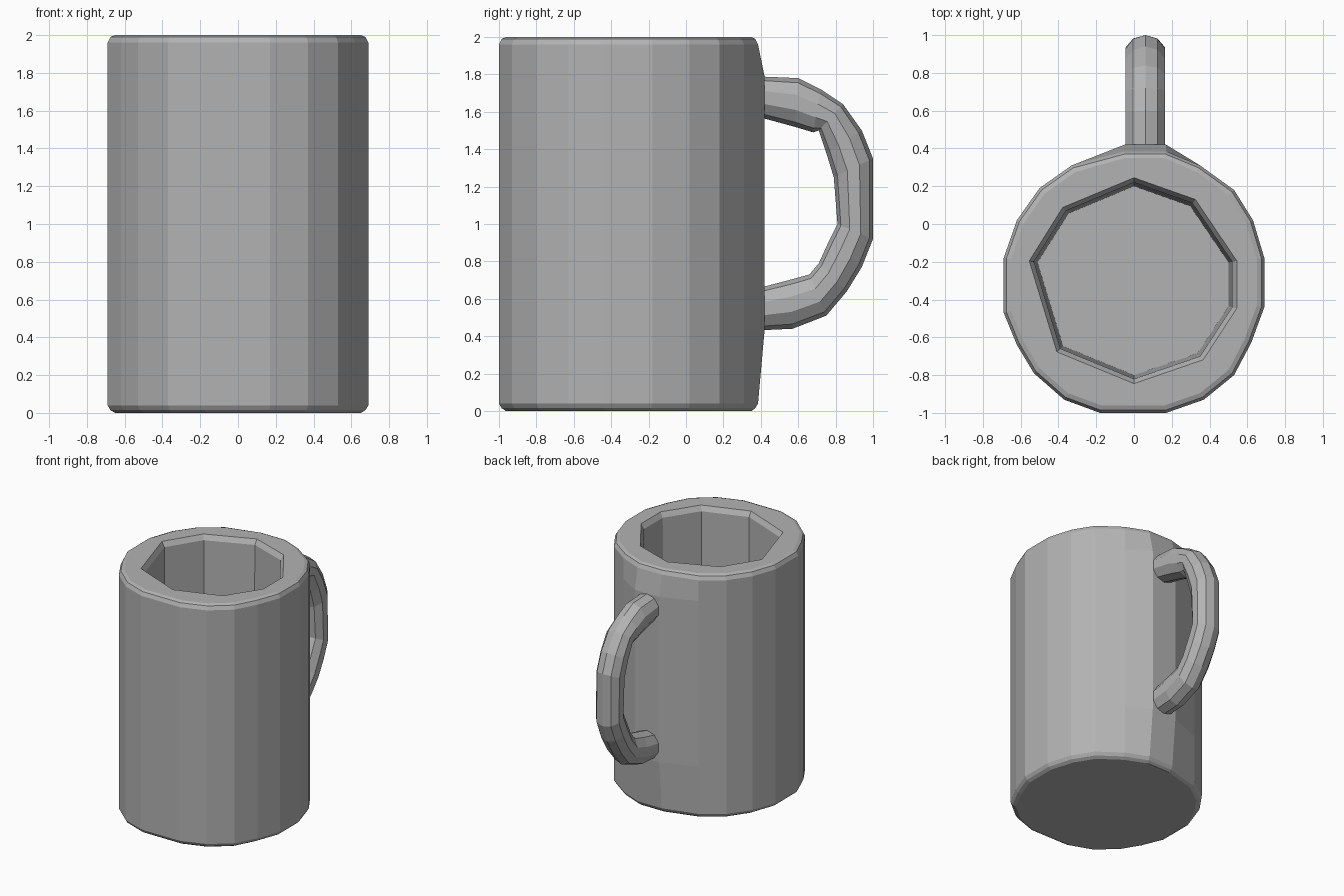
import bpy
import bmesh
from math import cos, sin, pi
from mathutils import Vector

cube = bpy.data.objects.get("Cube")
if cube:
    bpy.data.objects.remove(cube, do_unlink=True)

CENTRE = Vector((0, -0.3))
HEIGHT = 2.0

# Single glaze colour
grey = bpy.data.materials.new("grey_ceramic")
grey.use_nodes = True
colour = (0.45, 0.45, 0.45, 1)
grey.diffuse_color = colour
grey.node_tree.nodes["Principled BSDF"].inputs["Base Color"].default_value = colour


def make_object(name, bm):
    bmesh.ops.recalc_face_normals(bm, faces=bm.faces)
    mesh = bpy.data.meshes.new(name)
    bm.to_mesh(mesh)
    bm.free()
    mesh.materials.append(grey)
    obj = bpy.data.objects.new(name, mesh)
    bpy.context.collection.objects.link(obj)
    return obj


def loft(bm, rings):
    """Skin a sequence of equal closed rings and cap both ends."""
    loops = [[bm.verts.new(p) for p in ring] for ring in rings]
    for low, high in zip(loops, loops[1:]):
        for i in range(len(low)):
            j = (i + 1) % len(low)
            bm.faces.new((low[i], low[j], high[j], high[i]))
    bm.faces.new(loops[0])
    bm.faces.new(loops[-1])


def ring_at(outline, z, inset=0.0, back_limit=1.0):
    """Outline placed at height z, shrunk towards the cup's axis."""
    ring = []
    for point in outline:
        offset = Vector(point) - CENTRE
        p = CENTRE + offset * (1 - inset / offset.length)
        ring.append((p.x, min(p.y, back_limit), z))
    return ring


# Faceted cup wall
cup_outline = [
    (-.18, -1), (.17, -1), (.37, -.93), (.53, -.8), (.62, -.63), (.69, -.44),
    (.69, -.18), (.63, .02), (.53, .18), (.35, .31), (.17, .42), (-.05, .42),
    (-.33, .31), (-.5, .19), (-.62, .02), (-.69, -.18), (-.69, -.47),
    (-.62, -.64), (-.53, -.79), (-.37, -.93),
]
bm = bmesh.new()
loft(bm, [
    ring_at(cup_outline, 0, 0.04, 0.35),
    ring_at(cup_outline, 0.015, 0.015, 0.37),
    ring_at(cup_outline, 0.04, 0, 0.385),
    ring_at(cup_outline, 0.43),
    ring_at(cup_outline, 1.79),
    ring_at(cup_outline, HEIGHT - 0.04, 0, 0.385),
    ring_at(cup_outline, HEIGHT - 0.01, 0.015, 0.37),
    ring_at(cup_outline, HEIGHT, 0.04, 0.35),
])
cup = make_object("cup", bm)

# Irregular hollow with a small chamfer at the lip
hollow_outline = [
    (0, .22), (-.36, .07), (-.53, -.2), (-.39, -.66), (0, -.82),
    (.35, -.7), (.52, -.44), (.52, -.2), (.31, .11),
]
bm = bmesh.new()
loft(bm, [
    ring_at(hollow_outline, 0.15, 0.02),
    ring_at(hollow_outline, HEIGHT - 0.04),
    ring_at(hollow_outline, HEIGHT, -0.025),
    ring_at(hollow_outline, HEIGHT + 0.1, -0.025),
])
cutter = make_object("hollow_cutter", bm)
cutter.hide_render = True
cutter.hide_viewport = True

hollow = cup.modifiers.new("hollow", "BOOLEAN")
hollow.operation = "DIFFERENCE"
hollow.solver = "EXACT"
hollow.object = cutter

# Handle: paired outer and inner edge points in the side plane
HANDLE_X, HALF_WIDTH, SIDES = 0.06, 0.11, 10
outer_edge = [
    (.36, 1.79), (.6, 1.78), (.72, 1.72), (.84, 1.64), (.94, 1.5), (1, 1.35),
    (1, .92), (.94, .77), (.86, .64), (.75, .51), (.57, .44), (.36, .43),
]
inner_edge = [
    (.36, 1.58), (.58, 1.52), (.68, 1.49), (.71, 1.5), (.75, 1.38), (.79, 1.25),
    (.81, 1), (.76, .9), (.71, .79), (.66, .73), (.55, .7), (.36, .65),
]
rings = []
for outer, inner in zip(outer_edge, inner_edge):
    outer, inner = Vector(outer), Vector(inner)
    middle, radius = (outer + inner) / 2, (outer - inner) / 2
    ring = []
    for i in range(SIDES):
        a = 2 * pi * i / SIDES
        p = middle + radius * cos(a)
        ring.append((HANDLE_X + HALF_WIDTH * sin(a), p.x, p.y))
    rings.append(ring)
bm = bmesh.new()
loft(bm, rings)
make_object("handle", bm)
